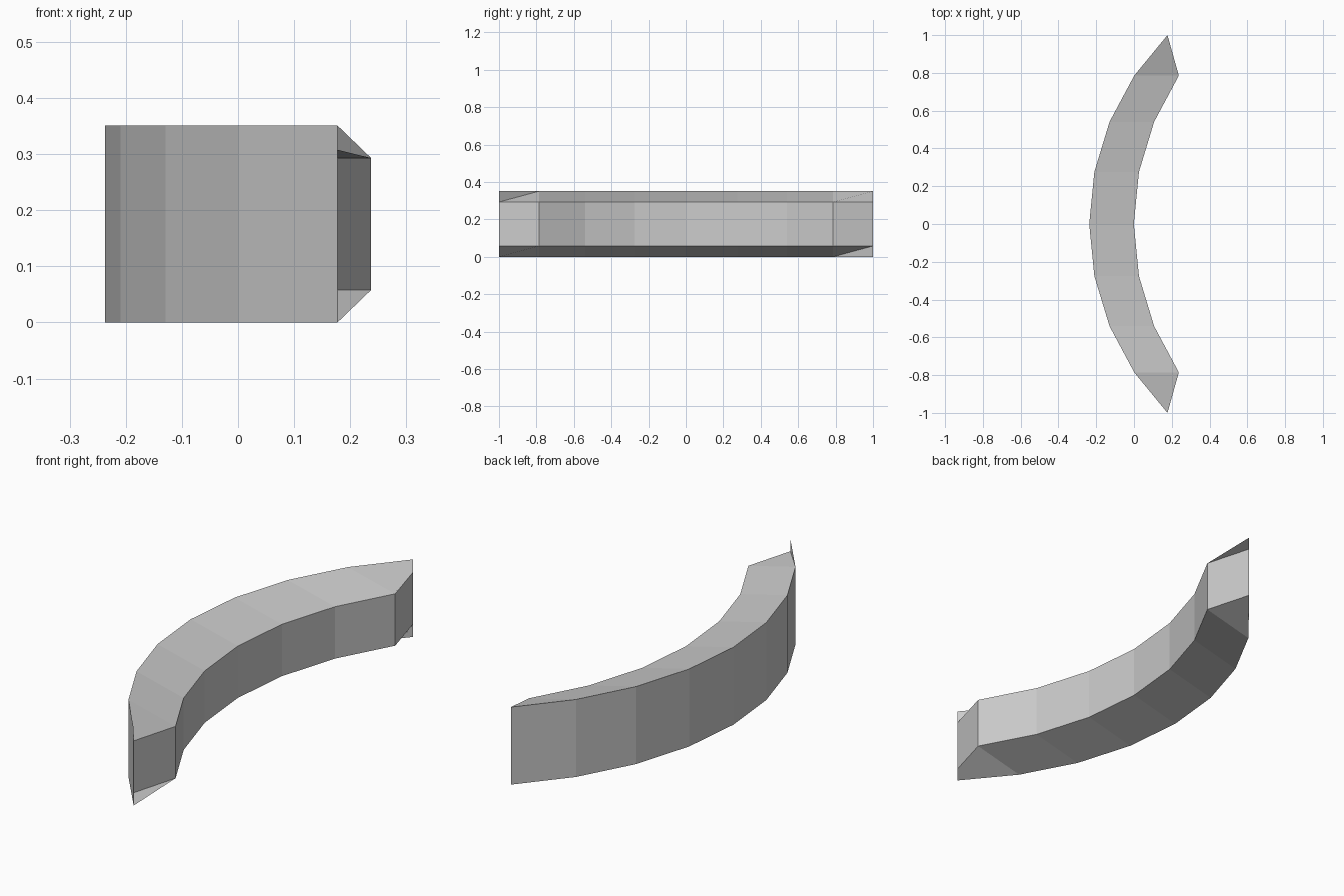
import bpy, bmesh, math

cube = bpy.data.objects.get("Cube")
if cube:
    bpy.data.objects.remove(cube, do_unlink=True)

RADIUS = math.sqrt(2)      # outer arc radius
STEP = math.radians(11.25)
WIDTH = 0.236              # sideways shift from outer to inner arc
LEFT = -0.237
HEIGHT, BEVEL = 0.351, 0.058
END, LAST = 4, 3           # last outer and last inner arc index

mat = bpy.data.materials.new("plain_grey")
mat.use_nodes = True
grey = (0.6, 0.6, 0.6, 1)
mat.diffuse_color = grey
mat.node_tree.nodes["Principled BSDF"].inputs["Base Color"].default_value = grey

bm = bmesh.new()


def arc(i, shift, z):
    a = i * STEP
    return bm.verts.new((LEFT + shift + RADIUS * (1 - math.cos(a)),
                         RADIUS * math.sin(a), z))


# Full-height outer arc, and a shorter inner arc with lowered edges
outer = {i: (arc(i, 0, 0), arc(i, 0, HEIGHT)) for i in range(-END, END + 1)}
inner = {i: (arc(i, WIDTH, BEVEL), arc(i, WIDTH, HEIGHT - BEVEL))
         for i in range(-LAST, LAST + 1)}
tip = {i: (arc(i, 0, BEVEL), arc(i, 0, HEIGHT - BEVEL)) for i in (-END, END)}


def face(verts, flip=False):
    # Keeps the first vertex first, so the quad diagonal is controlled
    bm.faces.new([verts[0]] + verts[:0:-1] if flip else verts)


# Main curved beam: outer wall, inner wall, sloped top and bottom
for i in range(-LAST, LAST):
    j = i + 1
    face([outer[i][0], outer[i][1], outer[j][1], outer[j][0]])
    face([inner[i][0], inner[j][0], inner[j][1], inner[i][1]])
    face([outer[i][1], inner[i][1], inner[j][1], outer[j][1]])
    face([outer[i][0], outer[j][0], inner[j][0], inner[i][0]])

# Pointed ends: wall, cap, and twisted top and bottom corner faces
for s in (-1, 1):
    a, b, c, n = outer[s * LAST], outer[s * END], tip[s * END], inner[s * LAST]
    front = s < 0
    face([a[0], a[1], b[1], c[1], c[0], b[0]], front)
    face([n[0], c[0], c[1], n[1]], front)
    for k in (0, 1):
        quad = [a[k], b[k], c[k], n[k]]
        if (k == 1) != front:
            quad = quad[1:] + quad[:1]
        face(quad, (k == 1) != front)

mesh = bpy.data.meshes.new("curved_beam")
bm.to_mesh(mesh)
bm.free()
mesh.materials.append(mat)
beam = bpy.data.objects.new("curved_beam", mesh)
bpy.context.collection.objects.link(beam)
